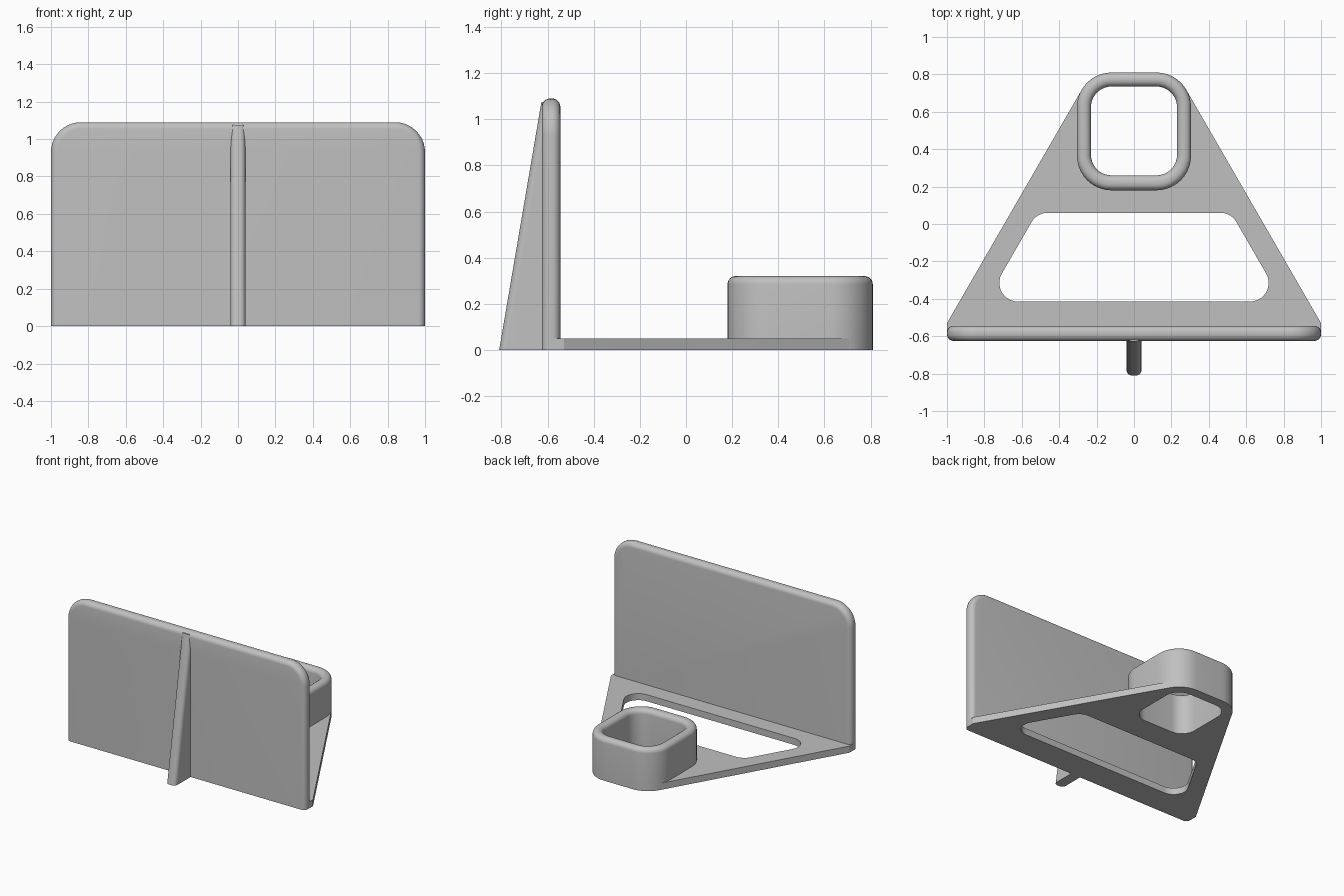
import bpy, bmesh, math
from mathutils import Vector

cube = bpy.data.objects.get("Cube")
if cube:
    bpy.data.objects.remove(cube, do_unlink=True)

grey = bpy.data.materials.new("plain grey")
grey.use_nodes = True
GREY = (0.53, 0.53, 0.53, 1)
grey.diffuse_color = GREY
grey.node_tree.nodes["Principled BSDF"].inputs["Base Color"].default_value = GREY


def rounded(corners, radii, segs=10):
    """Outline with each corner replaced by a tangent arc (radius 0 keeps it sharp)."""
    pts = []
    n = len(corners)
    for i, r in enumerate(radii):
        c = Vector(corners[i])
        if r <= 0:
            pts.append(c)
            continue
        a = (Vector(corners[i - 1]) - c).normalized()
        b = (Vector(corners[(i + 1) % n]) - c).normalized()
        half = a.angle(b) / 2
        centre = c + (a + b).normalized() * (r / math.sin(half))
        start = c + a * (r / math.tan(half)) - centre
        end = c + b * (r / math.tan(half)) - centre
        sweep = math.pi - 2 * half
        for k in range(segs + 1):
            t = k / segs
            pts.append(centre + (start * math.sin((1 - t) * sweep)
                                 + end * math.sin(t * sweep)) / math.sin(sweep))
    return pts


def rect(x, y0, y1, radii):
    return rounded([(-x, y0), (x, y0), (x, y1), (-x, y1)], radii)


def finish(name, bm):
    bmesh.ops.remove_doubles(bm, verts=bm.verts, dist=1e-5)
    bmesh.ops.recalc_face_normals(bm, faces=bm.faces)
    mesh = bpy.data.meshes.new(name)
    bm.to_mesh(mesh)
    bm.free()
    mesh.materials.append(grey)
    ob = bpy.data.objects.new(name, mesh)
    bpy.context.collection.objects.link(ob)
    bpy.ops.object.select_all(action='DESELECT')
    ob.select_set(True)
    bpy.context.view_layer.objects.active = ob
    bpy.ops.object.shade_smooth_by_angle(angle=math.radians(30))
    return ob


def loft(name, rings, closed=False):
    """Skin matching rings of points; cap the ends or join last to first."""
    bm = bmesh.new()
    loops = [[bm.verts.new(p) for p in ring] for ring in rings]
    pairs = list(zip(loops, loops[1:]))
    if closed:
        pairs.append((loops[-1], loops[0]))
    else:
        bm.faces.new(loops[0])
        bm.faces.new(loops[-1])
    for a, b in pairs:
        for i in range(len(a)):
            j = (i + 1) % len(a)
            bm.faces.new((a[i], a[j], b[j], b[i]))
    return finish(name, bm)


FILLET = 0.035
STEPS = [math.pi / 2 * k / 6 for k in range(7)]

# Upright panel: rounded top corners, softened top and side edges, flat bottom
front, back, corner = -0.625, -0.545, 0.16


def panel_ring(y, inset):
    r = corner - inset
    return [(p.x, y, p.y) for p in rect(1 - inset, 0, 1.09 - inset, (0, 0, r, r))]


arc = [(FILLET * (1 - math.cos(t)), FILLET * (1 - math.sin(t))) for t in STEPS]
rings = [panel_ring(front + dy, inset) for dy, inset in arc]
rings += [panel_ring(back - dy, inset) for dy, inset in reversed(arc)]
loft("upright_panel", rings)

# Rear rib: tapers upward into the panel, rounded outer edges
loft("support_rib", [[(p.x, p.y, z) for p in rect(0.04, y, -0.59, (0.03, 0.03, 0, 0))]
                     for y, z in ((-0.81, 0), (-0.627, 1.075))])


# Square cup: open tube with a rounded rim
def cup_ring(half, y0, y1, r, z):
    return [(p.x, p.y, z) for p in rect(half, y0, y1, [r] * 4)]


def cup_outer(inset, z):
    return cup_ring(0.305 - inset, 0.18 + inset, 0.81 - inset, 0.185 - inset, z)


def cup_inner(grow, z):
    return cup_ring(0.23 + grow, 0.26 - grow, 0.735 + grow, 0.11 + grow, z)


top = 0.32
rim = [(d, top - h) for h, d in arc]
rings = [cup_outer(0, 0)] + [cup_outer(d, z) for d, z in reversed(rim)]
rings += [cup_inner(d, z) for d, z in rim] + [cup_inner(0, 0)]
loft("square_cup", rings, closed=True)

# Base plate: tapered outline with a trapezoid window and the cup opening
outline = rounded([(-1, -0.58), (1, -0.58), (1, -0.53), (0.232, 0.80),
                   (-0.232, 0.80), (-1, -0.53)], (0, 0, 0, 0.18, 0.18, 0))
window = rounded([(-0.793, -0.415), (0.793, -0.415), (0.519, 0.06), (-0.519, 0.06)],
                 [0.1] * 4)
opening = rect(0.25, 0.24, 0.755, [0.13] * 4)
curve = bpy.data.curves.new("base_outline", 'CURVE')
curve.dimensions = '2D'
curve.fill_mode = 'BOTH'
curve.extrude = 0.025
for pts in (outline, window, opening):
    spline = curve.splines.new('POLY')
    spline.points.add(len(pts) - 1)
    for sp, p in zip(spline.points, pts):
        sp.co = (p.x, p.y, 0, 1)
    spline.use_cyclic_u = True
helper = bpy.data.objects.new("base_outline", curve)
bpy.context.collection.objects.link(helper)
bpy.context.view_layer.update()
flat = helper.evaluated_get(bpy.context.evaluated_depsgraph_get())
bm = bmesh.new()
bm.from_mesh(flat.to_mesh())
flat.to_mesh_clear()
bpy.data.objects.remove(helper, do_unlink=True)
bmesh.ops.translate(bm, verts=bm.verts, vec=(0, 0, 0.025))
finish("base_plate", bm)
